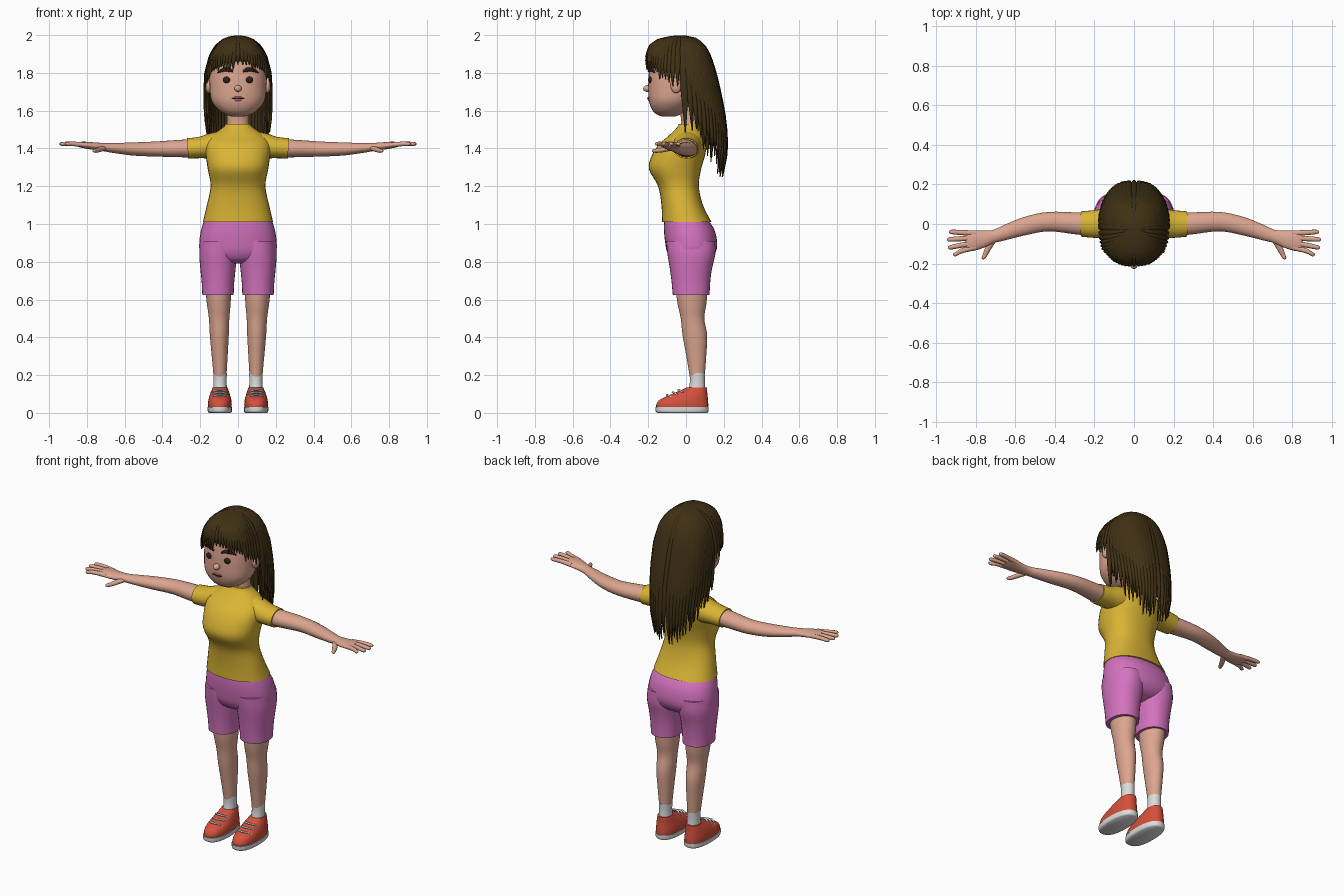
import bpy, bmesh, math, random
from mathutils import Vector

random.seed(4)
if "Cube" in bpy.data.objects:
    bpy.data.objects.remove(bpy.data.objects["Cube"])


def material(name, r, g, b):
    m = bpy.data.materials.new(name)
    m.use_nodes = True
    m.diffuse_color = (r, g, b, 1)
    m.node_tree.nodes["Principled BSDF"].inputs["Base Color"].default_value = (r, g, b, 1)
    return m


SKIN = material("skin", .72, .38, .28)
YELLOW = material("yellow_cloth", .70, .46, .035)
PINK = material("pink_cloth", .66, .17, .52)
HAIR = material("dark_brown_hair", .05, .03, .007)
RED = material("red_shoe", .66, .08, .045)
WHITE = material("white_cloth", .72, .72, .72)
LIPS = material("lip_pink", .55, .16, .15)
DARK = material("dark_brown_eye", .03, .014, .007)


def smooth(rows, n=4):
    """Catmull-Rom interpolation of section rows."""
    out = []
    for i in range(len(rows) - 1):
        a, b, c, d = rows[max(i - 1, 0)], rows[i], rows[i + 1], rows[min(i + 2, len(rows) - 1)]
        for k in range(n):
            t = k / n
            out.append([q + .5 * t * (r - p + t * (2 * p - 5 * q + 4 * r - s + t * (3 * (q - r) + s - p)))
                        for p, q, r, s in zip(a, b, c, d)])
    return out + [list(rows[-1])]


def loft(bm, sections, sides, power=2.0):
    """Join rings given as (centre, u, v) and close both ends."""
    sp = lambda f: math.copysign(abs(f) ** (2 / power), f)
    rings = []
    for c, u, v in sections:
        angles = [2 * math.pi * k / sides for k in range(sides)]
        rings.append([bm.verts.new(c + u * sp(math.cos(t)) + v * sp(math.sin(t))) for t in angles])
    for r, s in zip(rings, rings[1:]):
        for k in range(sides):
            j = (k + 1) % sides
            bm.faces.new((r[k], r[j], s[j], s[k]))
    bm.faces.new(rings[0][::-1])
    bm.faces.new(rings[-1])


def upright(bm, rows, power=2.0, sides=32):
    """Rows: height, centre x, half width, front y, back y."""
    loft(bm, [(Vector((cx, (f + b) / 2, z)), Vector((w, 0, 0)), Vector((0, (b - f) / 2, 0)))
              for z, cx, w, f, b in smooth(rows)], sides, power)


def tube(bm, rows, side=(0, 1, 0), sides=12, n=4):
    """Rows: x, y, z, radius along side, radius across."""
    rows, side = smooth(rows, n), Vector(side)
    pts = [Vector(r[:3]) for r in rows]
    sections = []
    for i, r in enumerate(rows):
        tangent = pts[min(i + 1, len(pts) - 1)] - pts[max(i - 1, 0)]
        sections.append((pts[i], side * r[3], tangent.cross(side).normalized() * r[4]))
    loft(bm, sections, sides)


def ball(bm, centre, radii):
    verts = bmesh.ops.create_uvsphere(bm, u_segments=20, v_segments=12, radius=1)["verts"]
    for v in verts:
        v.co = Vector(c + r * q for c, r, q in zip(centre, radii, v.co))


def part(name, mat, mirror, *builders):
    """Run builders of the form (function, arguments...) into one object."""
    bm = bmesh.new()
    for fn, *args in builders:
        fn(bm, *args)
    bmesh.ops.recalc_face_normals(bm, faces=bm.faces)
    me = bpy.data.meshes.new(name)
    bm.to_mesh(me)
    bm.free()
    me.materials.append(mat)
    ob = bpy.data.objects.new(name, me)
    bpy.context.collection.objects.link(ob)
    bpy.ops.object.select_all(action='DESELECT')
    ob.select_set(True)
    bpy.context.view_layer.objects.active = ob
    bpy.ops.object.shade_smooth_by_angle(angle=math.radians(50))
    if mirror:
        ob.modifiers.new("mirror", 'MIRROR').use_mirror_merge = False
    return ob


# Shirt with sleeves
part("shirt", YELLOW, False, (upright, [
    (1.01, 0, .186, -.127, .135), (1.1, 0, .165, -.13, .09), (1.2, 0, .145, -.148, .068),
    (1.29, 0, .16, -.196, .08), (1.36, 0, .17, -.182, .1), (1.42, 0, .172, -.145, .11),
    (1.46, 0, .15, -.1, .1), (1.49, 0, .11, -.068, .085), (1.515, 0, .075, -.045, .075),
    (1.53, 0, .066, -.038, .07)], 2.3))
part("sleeve", YELLOW, True, (tube, [
    (.07, .01, 1.42, .075, .075), (.14, .005, 1.413, .075, .068), (.2, .0, 1.405, .07, .057),
    (.267, .0, 1.4, .064, .054)], (0, 1, 0), 24))

# Shorts
part("shorts_seat", PINK, False, (upright, [
    (1.03, 0, .175, -.115, .11), (.97, 0, .195, -.117, .15), (.9, 0, .205, -.11, .165),
    (.85, 0, .198, -.1, .157), (.81, 0, .15, -.075, .125), (.79, 0, .07, -.03, .07)], 2.3))
part("shorts_leg", PINK, True, (upright, [
    (.91, .103, .095, -.105, .155), (.84, .105, .1, -.098, .155), (.76, .106, .093, -.085, .137),
    (.69, .106, .086, -.076, .128), (.625, .106, .083, -.07, .125)], 2.2))

# Legs, socks and shoes
part("leg", SKIN, True, (upright, [
    (.66, .105, .068, -.055, .115), (.58, .102, .063, -.045, .108), (.5, .1, .054, -.028, .097),
    (.41, .099, .05, -.018, .112), (.3, .097, .042, .002, .107), (.18, .095, .033, .022, .098)]))
part("sock", WHITE, True, (upright, [
    (.1, .095, .038, .01, .105), (.16, .095, .035, .02, .1), (.21, .095, .036, .019, .101)]))
part("shoe", RED, True, (upright, [
    (.02, .096, .06, -.155, .117), (.045, .096, .063, -.157, .118), (.072, .096, .06, -.135, .116),
    (.1, .096, .052, -.075, .113), (.122, .095, .044, -.022, .112), (.135, .095, .039, .003, .111)], 2.3))
part("shoe_sole", WHITE, True, (upright, [
    (0, .096, .058, -.15, .112), (.008, .096, .064, -.16, .119), (.03, .096, .065, -.162, .12)], 2.4))
part("shoe_laces", WHITE, True, *[(tube, [
    (.053, y + .026, z - .008, .006, .005), (.072, y + .008, z + .004, .006, .005),
    (.096, y, z + .007, .006, .005), (.12, y + .008, z + .004, .006, .005),
    (.139, y + .026, z - .008, .006, .005)], (0, 1, 0), 8)
    for y, z in ((-.1, .088), (-.07, .102), (-.04, .115))])

# Arms, hands and fingers
fingers = [(-.047, -.04, .935), (-.07, -.078, .945), (-.095, -.118, .94), (-.118, -.153, .915)]
part("arm", SKIN, True, (tube, [
    (.18, .0, 1.4, .058, .048), (.28, .002, 1.4, .056, .047), (.43, .012, 1.397, .049, .04),
    (.55, -.01, 1.397, .047, .035), (.65, -.042, 1.402, .04, .027), (.71, -.063, 1.407, .034, .022),
    (.76, -.077, 1.412, .043, .02), (.82, -.085, 1.419, .052, .017), (.85, -.086, 1.421, .04, .011)],
    (0, 1, 0), 24),
    (tube, [(.71, -.08, 1.402, .018, .014), (.735, -.12, 1.393, .017, .013),
            (.752, -.155, 1.388, .013, .011), (.76, -.172, 1.388, .01, .009),
            (.762, -.179, 1.388, .003, .003)], (1, 0, 0)),
    *[(tube, [(.8, y0, 1.418, .014, .013), (.87, (y0 + y1) / 2, 1.424, .013, .012),
              (x - .012, y1, 1.424, .011, .01), (x, y1, 1.423, .003, .003)]) for y0, y1, x in fingers])

# Head, neck and ears
part("head", SKIN, False, (upright, [
    (1.568, 0, .02, -.115, -.07), (1.575, 0, .055, -.145, -.04), (1.6, 0, .1, -.176, .0),
    (1.65, 0, .14, -.196, .04), (1.72, 0, .15, -.2, .07), (1.8, 0, .151, -.197, .09),
    (1.88, 0, .14, -.185, .09), (1.95, 0, .09, -.13, .05), (1.965, 0, .03, -.07, .0)], 2.2))
part("neck", SKIN, False, (upright, [
    (1.48, 0, .065, -.035, .075), (1.54, 0, .058, -.025, .075), (1.64, 0, .062, -.04, .08)]))
part("ear", SKIN, True, (ball, (.156, -.052, 1.735), (.018, .03, .042)))
part("nose", SKIN, False, (ball, (0, -.205, 1.717), (.019, .022, .018)))


# Face details
def face_y(x):
    return -.065 - .135 * (1 - (abs(x) / .15) ** 2.2) ** (1 / 2.2)


part("eye", DARK, True, (ball, (.06, face_y(.06) + .002, 1.763), (.02, .012, .017)))
part("eyebrow", DARK, True, (tube, [(x, face_y(x) + .002, z, r, .007) for x, z, r in (
    (.026, 1.808, .005), (.045, 1.816, .011), (.07, 1.818, .011), (.095, 1.809, .007),
    (.105, 1.802, .003))], (0, 0, 1), 8))
part("lips", LIPS, False, (ball, (0, -.194, 1.669), (.025, .01, .007)),
     (ball, (0, -.193, 1.658), (.019, .01, .008)))
part("mouth_line", DARK, False, (tube, [(x, face_y(x) - .004 * (abs(x) < .02), 1.664, .002, .004)
                                        for x in (-.032, -.015, 0, .015, .032)], (0, 0, 1), 6))

# Hair envelope: height, half width, front y, back y
ENVELOPE = [(2.0, 0, -.03, -.03), (1.993, .045, -.09, .035), (1.98, .08, -.15, .065),
            (1.95, .118, -.195, .1), (1.9, .15, -.212, .13), (1.8, .177, -.216, .163),
            (1.7, .181, -.21, .187), (1.6, .18, -.2, .208), (1.5, .175, -.19, .22),
            (1.4, .168, -.19, .226), (1.2, .15, -.19, .195)]


def envelope(z):
    for p, q in zip(ENVELOPE, ENVELOPE[1:]):
        if z >= q[0]:
            t = (z - p[0]) / (q[0] - p[0])
            return [a + t * (b - a) for a, b in zip(p, q)]
    return ENVELOPE[-1]


def strand(bm, degrees, tip, scale, width):
    """One tapered lock from the crown, angle measured from the front."""
    a, rows, count = math.radians(degrees), [], 14
    s, c = math.sin(a), math.cos(a)
    for i in range(count + 1):
        t = i / count
        z = 2 - (2 - tip) * t * t
        _, w, front, back = envelope(z)
        depth = (-.03 - front) if c > 0 else (back + .03)
        x = w * scale * math.copysign(abs(s) ** .8, s)
        y = -.03 - depth * scale * math.copysign(abs(c) ** .75, c)
        r = width * min(1, .3 + 2 * t) * min(1, (1.02 - t) / .3) ** .8
        rows.append((x, y, z - .009, r, min(.01, r)))
    tube(bm, rows, (c, s, 0), 8, 1)


locks = []
# Fringe, longer towards the temples
for i in range(31):
    d = -88 + 176 * i / 30
    drop = max(0, abs(d) - 30) / 58
    locks.append((strand, d, 1.845 - .1 * drop + random.uniform(-.025, .012), .965, .017))
# Long locks behind the ears, longest at the middle of the back
for scale, count in ((.96, 31), (.9, 24)):
    for i in range(count):
        d = 93 + 174 * i / (count - 1)
        middle = 1 - abs(d - 180) / 87
        tip = 1.5 - .23 * min(1, middle * 1.5) + random.uniform(-.015, .07)
        locks.append((strand, d, tip, scale, .022))
cap = [(z, 0, w * .95, -.03 + (f + .03) * .95, -.03 + (b + .03) * .95)
       for z, w, f, b in (envelope(h) for h in (1.86, 1.9, 1.95, 1.975, 1.987))]
part("hair", HAIR, False, (upright, cap, 2.3), *locks)
